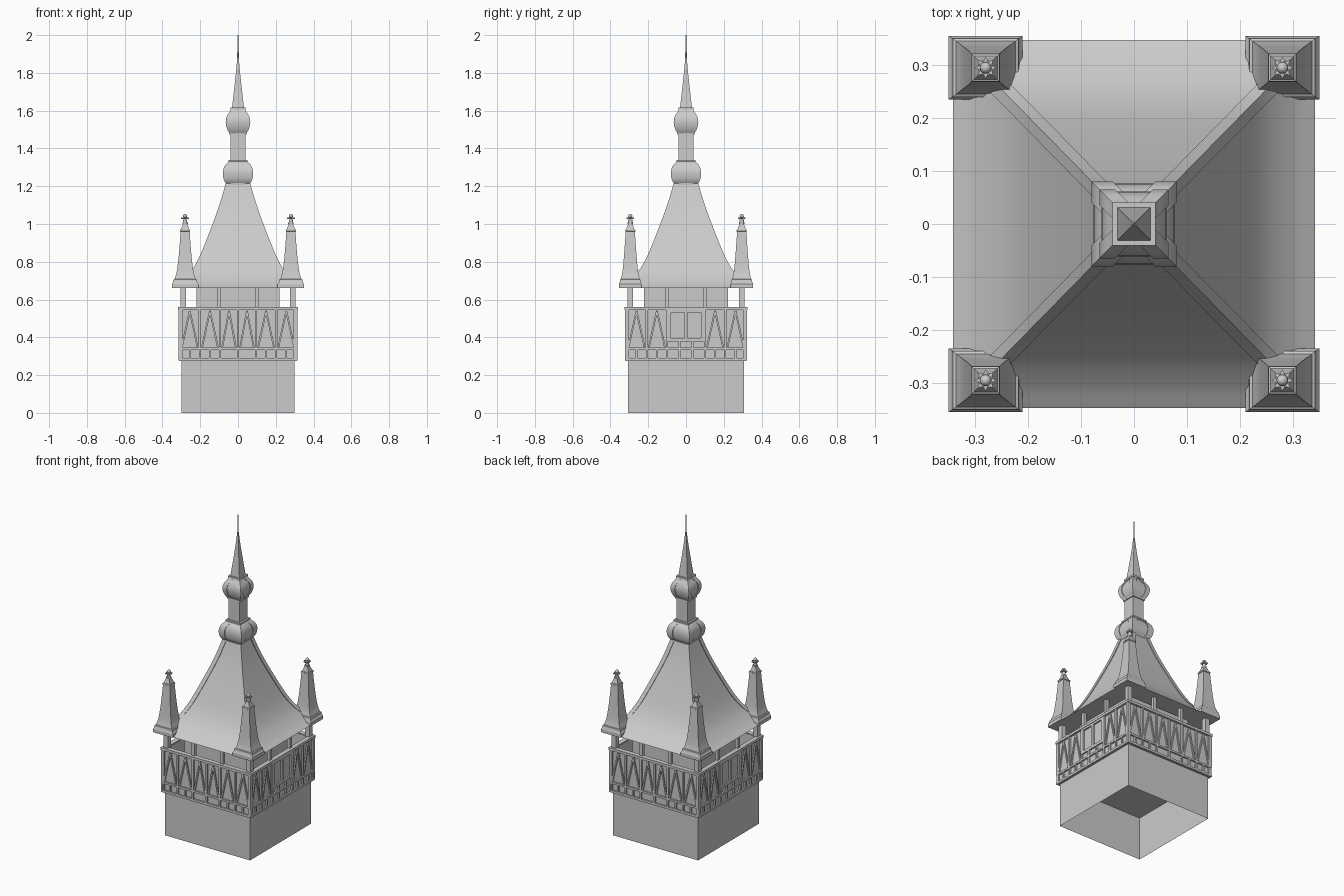
import bpy, bmesh, math
from mathutils import Matrix, Vector

if "Cube" in bpy.data.objects:
    bpy.data.objects.remove(bpy.data.objects["Cube"])


def finish(bm, name, smooth=False, fix=True):
    if fix:
        bmesh.ops.recalc_face_normals(bm, faces=bm.faces)
    me = bpy.data.meshes.new(name)
    bm.to_mesh(me)
    bm.free()
    ob = bpy.data.objects.new(name, me)
    bpy.context.collection.objects.link(ob)
    if smooth:
        bpy.ops.object.select_all(action='DESELECT')
        bpy.context.view_layer.objects.active = ob
        ob.select_set(True)
        bpy.ops.object.shade_smooth_by_angle(angle=math.radians(25))
    return ob


def add_box(bm, c, s):
    bmesh.ops.create_cube(bm, size=1, matrix=Matrix.Translation(c) @ Matrix.Diagonal((*s, 1)))


def curve(pts, n=5):
    """Catmull-Rom through (half_x, half_y, z) points."""
    p = [Vector(q) for q in pts]
    p = [2 * p[0] - p[1]] + p + [2 * p[-1] - p[-2]]
    out = []
    for i in range(1, len(p) - 2):
        a, b, c, d = p[i - 1:i + 3]
        for k in range(n):
            t = k / n
            out.append(0.5 * (2 * b + (c - a) * t + (2 * a - 5 * b + 4 * c - d) * t * t
                              + (3 * b - a - 3 * c + d) * t ** 3))
    return out + [p[-2]]


def square_loft(bm, prof, center=(0, 0), bottom=True, top=True):
    cx, cy = center
    rings = [[bm.verts.new((cx + sx * hx, cy + sy * hy, z))
              for sx, sy in ((-1, -1), (1, -1), (1, 1), (-1, 1))] for hx, hy, z in prof]
    for a, b in zip(rings, rings[1:]):
        for i in range(4):
            j = (i + 1) % 4
            bm.faces.new((a[i], a[j], b[j], b[i]))
    if bottom:
        bm.faces.new(rings[0][::-1])
    if top:
        bm.faces.new(rings[-1])


def hips(name, prof, w, o):
    """Raised strips wrapped over the four corners of a square loft."""
    bm = bmesh.new()
    for sx, sy in ((1, 1), (1, -1), (-1, 1), (-1, -1)):
        rows = []
        for hx, hy, z in prof:
            a, b = max(hx + o - w, 0.002), max(hy + o - w, 0.002)
            sec = ((a, hy - .004), (a, hy + o), (hx + o, hy + o), (hx + o, b), (hx - .004, b))
            rows.append([bm.verts.new((sx * x, sy * y, z)) for x, y in sec])
        for r, s in zip(rows, rows[1:]):
            for i in range(5):
                j = (i + 1) % 5
                bm.faces.new((r[i], r[j], s[j], s[i]))
        bm.faces.new(rows[0])
        bm.faces.new(rows[-1])
    finish(bm, name, True)


def sq(pts):
    return [(h, h, z) for h, z in pts]


# Tower base, open underneath, closed by the gallery floor
bm = bmesh.new()
square_loft(bm, [(.30, .307, 0), (.30, .307, .276)], bottom=False)
finish(bm, "tower_base")
bm = bmesh.new()
square_loft(bm, [(.312, .319, .275), (.312, .319, .29)])
finish(bm, "gallery_floor")

# Inner room behind the gallery
bm = bmesh.new()
square_loft(bm, [(.22, .222, .285), (.22, .222, .67)])
finish(bm, "inner_room")

# Parapet walls
bm = bmesh.new()
for s in (-1, 1):
    add_box(bm, (0, s * .302, .42), (.61, .02, .27))
    add_box(bm, (s * .295, 0, .42), (.02, .60, .27))
finish(bm, "parapet_walls")


# Timber framing on the parapet
def timber(bm, rot, dist, u0, z0, u1, z1, w=.01, d=.02):
    length = math.hypot(u1 - u0, z1 - z0)
    m = (Matrix.Rotation(rot, 4, 'Z') @ Matrix.Translation(((u0 + u1) / 2, -dist + d / 2, (z0 + z1) / 2))
         @ Matrix.Rotation(-math.atan2(z1 - z0, u1 - u0), 4, 'Y') @ Matrix.Diagonal((length, d, w, 1)))
    bmesh.ops.create_cube(bm, size=1, matrix=m)


def peak(bm, r, dist, a, b):
    m = (a + b) / 2
    timber(bm, r, dist - .002, a + .012, .35, m, .54, .009)
    timber(bm, r, dist - .002, b - .012, .35, m, .54, .009)


bm = bmesh.new()
for k in range(4):
    r = k * math.pi / 2
    side = k % 2
    dist, half = (.315, .322) if side else (.322, .315)
    timber(bm, r, dist, -half, .284, half, .284, .014)
    timber(bm, r, dist + .003, -half - .003, .552, half + .003, .552, .016, .03)
    timber(bm, r, dist, -half, .34, half, .34, .012)
    inner = .10 if side else .095
    for s in (-1, 1):
        step = (half - .006 - inner) / 4
        for i in range(5):
            u = s * (inner + i * step)
            timber(bm, r, dist, u, .28, u, .34)
            if i % 2 == 0:
                timber(bm, r, dist, u, .34, u, .55, .012)
        for i in (0, 2):
            a, b = sorted((s * (inner + i * step), s * (inner + (i + 2) * step)))
            peak(bm, r, dist, a, b)
        if not side:
            peak(bm, r, dist, *sorted((0, s * inner)))
    if side:
        # central panelled bay
        for z in (.387, .54):
            timber(bm, r, dist, -inner, z, inner, z, .018)
        for u in (-.035, .035):
            timber(bm, r, dist, u, .28, u, .385)
        for u in (-.089, 0, .089):
            timber(bm, r, dist, u, .385, u, .55, .018)
    else:
        timber(bm, r, dist, 0, .28, 0, .55, .012)
finish(bm, "parapet_timbers")

# Gallery posts carrying the roof
bm = bmesh.new()
for s in (-1, 1):
    for t in (-1, 1):
        add_box(bm, (s * .29, t * .296, .475), (.03, .03, .39))
        add_box(bm, (s * .10, t * .298, .475), (.02, .02, .39))
        add_box(bm, (s * .291, t * .10, .475), (.02, .02, .39))
finish(bm, "gallery_posts")

# Main swept roof
roof = curve([(.342, .347, .66), (.30, .305, .69), (.247, .251, .745), (.20, .203, .825),
              (.145, .147, .96), (.094, .095, 1.10), (.06, .06, 1.215)])
bm = bmesh.new()
square_loft(bm, roof)
finish(bm, "main_roof", True)
hips("main_roof_hips", roof[4:], .027, .005)

# Two square onion bulbs with corner ribs
for name, pts, w in (
        ("lower_bulb", [(.058, 1.212), (.071, 1.235), (.076, 1.27), (.070, 1.30), (.055, 1.322), (.042, 1.333)], .04),
        ("upper_bulb", [(.040, 1.478), (.054, 1.505), (.061, 1.54), (.055, 1.57), (.040, 1.595), (.033, 1.61)], .03)):
    prof = curve(sq(pts), 4)
    bm = bmesh.new()
    square_loft(bm, prof)
    finish(bm, name, True)
    hips(name + "_ribs", prof, w, .004)

# Shaft, collars and spire
bm = bmesh.new()
square_loft(bm, sq([(.039, 1.32), (.039, 1.485)]))
finish(bm, "shaft")
bm = bmesh.new()
for h, a, b in ((.064, 1.207, 1.216), (.051, 1.33, 1.34), (.045, 1.472, 1.482), (.041, 1.606, 1.617)):
    square_loft(bm, sq([(h, a), (h, b)]))
finish(bm, "collars")
bm = bmesh.new()
square_loft(bm, curve(sq([(.032, 1.612), (.022, 1.70), (.011, 1.80), (.004, 1.88)]), 3))
finish(bm, "spire", True)
bm = bmesh.new()
bmesh.ops.create_cone(bm, cap_ends=True, segments=8, radius1=.005, radius2=.002, depth=.14,
                      matrix=Matrix.Translation((0, 0, 1.93)))
finish(bm, "needle", True)

# Corner turrets with star and ball finials
body = curve([(.056, .05, .708), (.045, .042, .745), (.036, .035, .81), (.029, .029, .89), (.024, .024, .96)])
for sx in (-1, 1):
    for sy in (-1, 1):
        c = (sx * .28, sy * .295)
        bm = bmesh.new()
        square_loft(bm, [(.070, .060, .66), (.070, .060, .682), (.064, .056, .69), (.062, .055, .705),
                         (.056, .05, .708)] + body[1:]
                    + sq([(.027, .962), (.026, .97), (.022, .972), (.012, .998), (.012, 1.0)]), c)
        finish(bm, "corner_turret", True)

        bm = bmesh.new()
        for r1, r2, z, d in ((.011, .011, 1.01, .03), (.015, .015, 1.004, .008)):
            bmesh.ops.create_cone(bm, cap_ends=True, segments=12, radius1=r1, radius2=r2, depth=d,
                                  matrix=Matrix.Translation((*c, z)))
        bmesh.ops.create_uvsphere(bm, u_segments=12, v_segments=8, radius=.011,
                                  matrix=Matrix.Translation((*c, 1.042)))
        rings = []
        for z in (1.026, 1.034):
            rings.append([bm.verts.new((c[0] + (.021, .012)[i % 2] * math.cos(i * math.pi / 8),
                                        c[1] + (.021, .012)[i % 2] * math.sin(i * math.pi / 8), z))
                          for i in range(16)])
        bm.faces.new(rings[0][::-1])
        bm.faces.new(rings[1])
        for i in range(16):
            j = (i + 1) % 16
            bm.faces.new((rings[0][i], rings[0][j], rings[1][j], rings[1][i]))
        finish(bm, "turret_finial", True)
